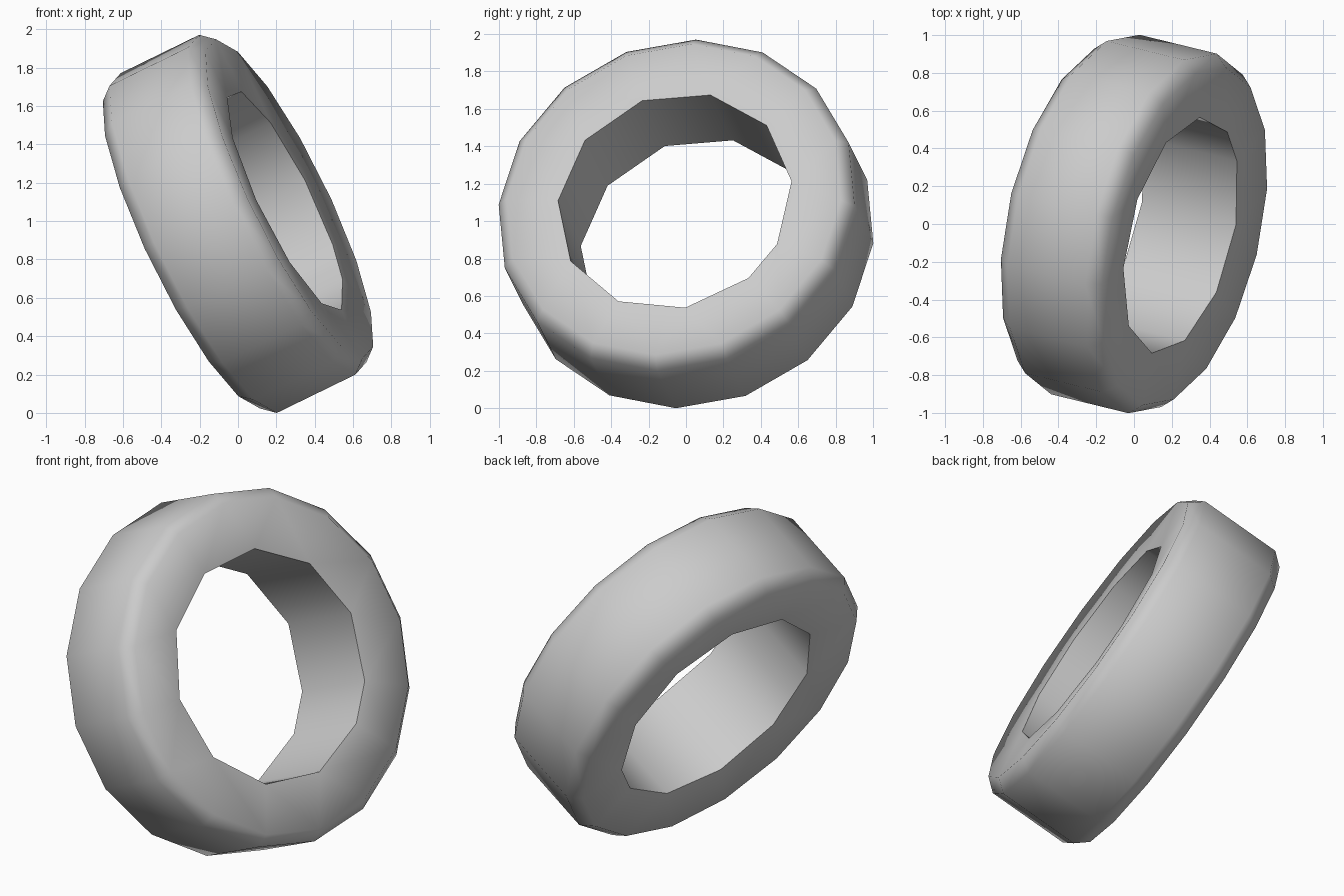
import bpy, bmesh
from math import sin, cos, radians
from mathutils import Matrix, Vector

if "Cube" in bpy.data.objects:
    bpy.data.objects.remove(bpy.data.objects["Cube"])

# leaning wheel axis and its frame
axis = Vector((0.41, -0.10, 0.20)).normalized()
u = Vector((0, axis.z, -axis.y)).normalized()
v = axis.cross(u)
center = Vector((0, 0, 0.985))

# outer tread is an even 16-gon, the hole has ten equal steps and one short one
outer_angles = [-52.4 + 22.5 * i for i in range(16)]
hole_angles = [-52.9 + 33.82 * i for i in range(11)]

bm = bmesh.new()


def ring(angles, r, h):
    return [bm.verts.new(center + axis * h
                         + u * (r * cos(radians(a))) + v * (r * sin(radians(a))))
            for a in angles]


def strip(a, b):
    n = len(a)
    for i in range(n):
        j = (i + 1) % n
        bm.faces.new((a[i], a[j], b[j], b[i]))


def side_wall(outer, hole):
    # zip two rings with different vertex counts together by angle
    oa, ha = outer_angles + [outer_angles[0] + 360], hole_angles + [hole_angles[0] + 360]
    n, m, i, j = len(outer), len(hole), 0, 0
    while i < n or j < m:
        if j == m or (i < n and oa[i + 1] <= ha[j + 1]):
            bm.faces.new((outer[i % n], outer[(i + 1) % n], hole[j % m]))
            i += 1
        else:
            bm.faces.new((outer[i % n], hole[(j + 1) % m], hole[j % m]))
            j += 1


# tread and shoulders
profile = [(0.92, -0.305), (0.98, -0.233), (0.98, 0.233), (0.92, 0.305)]
rings = [ring(outer_angles, r, h) for r, h in profile]
for a, b in zip(rings, rings[1:]):
    strip(a, b)

# hole and side walls
back = ring(hole_angles, 0.642, -0.283)
front = ring(hole_angles, 0.642, 0.283)
strip(back, front)
side_wall(rings[0], back)
side_wall(rings[-1], front)

bmesh.ops.recalc_face_normals(bm, faces=bm.faces[:])
mesh = bpy.data.meshes.new("tire")
bm.to_mesh(mesh)
bm.free()
tire = bpy.data.objects.new("tire", mesh)
bpy.context.collection.objects.link(tire)
bpy.context.view_layer.objects.active = tire
tire.select_set(True)
bpy.ops.object.shade_smooth_by_angle(angle=radians(60))
